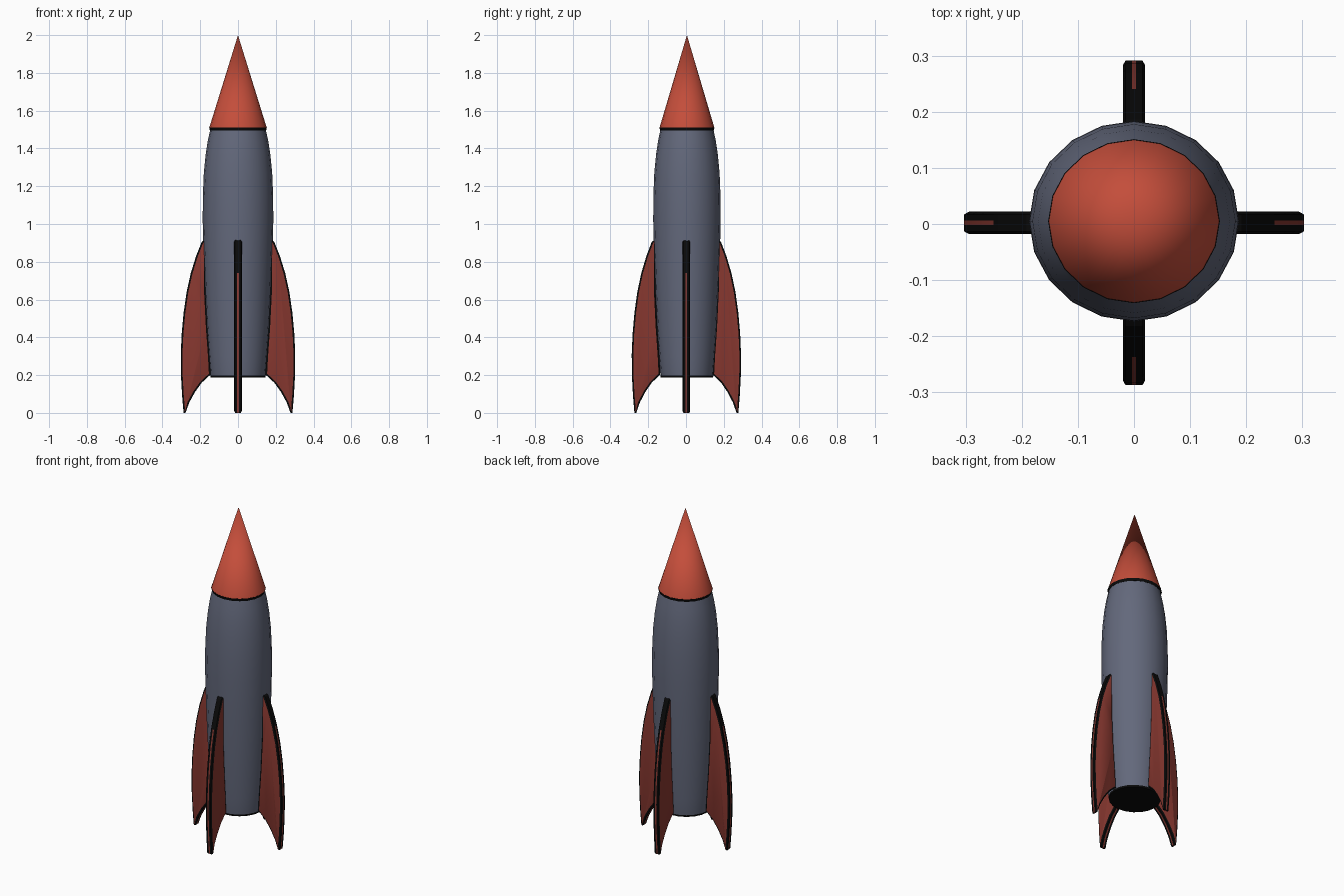
import bpy, bmesh, math
from mathutils import Vector

if "Cube" in bpy.data.objects:
    bpy.data.objects.remove(bpy.data.objects["Cube"])

SIDES = 20
CY, SY = 0.005, 0.955      # small y offset and y squash of the body


def material(name, rgb):
    m = bpy.data.materials.new(name)
    m.diffuse_color = (*rgb, 1)
    m.use_nodes = True
    m.node_tree.nodes["Principled BSDF"].inputs["Base Color"].default_value = m.diffuse_color
    return m


red = material("nose red", (0.55, 0.075, 0.043))
dark_red = material("fin red", (0.25, 0.04, 0.03))
grey = material("hull grey", (0.125, 0.14, 0.2))
black = material("trim black", (0.003, 0.003, 0.003))


def finish(name, bm, mats, angle=35):
    bmesh.ops.recalc_face_normals(bm, faces=bm.faces)
    me = bpy.data.meshes.new(name)
    bm.to_mesh(me)
    bm.free()
    for m in mats:
        me.materials.append(m)
    ob = bpy.data.objects.new(name, me)
    bpy.context.collection.objects.link(ob)
    bpy.ops.object.select_all(action='DESELECT')
    ob.select_set(True)
    bpy.context.view_layer.objects.active = ob
    bpy.ops.object.shade_smooth_by_angle(angle=math.radians(angle))
    return ob


def lathe(name, profile, mats, rule=lambda z, n: 0):
    """Closed turned shape from (radius, z) points."""
    bm = bmesh.new()
    rings = []
    for r, z in profile:
        if r == 0:
            rings.append([bm.verts.new((0, CY, z))] * SIDES)
        else:
            rings.append([bm.verts.new((r * math.cos(a), CY + SY * r * math.sin(a), z))
                          for a in (2 * math.pi * i / SIDES for i in range(SIDES))])
    for lo, hi in zip(rings, rings[1:]):
        for i in range(SIDES):
            j = (i + 1) % SIDES
            bm.faces.new(dict.fromkeys((lo[i], lo[j], hi[j], hi[i])))
    bm.normal_update()
    for f in bm.faces:
        f.material_index = rule(f.calc_center_median().z, f.normal)
    return finish(name, bm, mats)


# hull: barrel with a black base
lathe("hull", [(0, 0.187), (0.145, 0.187), (0.147, 0.198), (0.155, 0.3), (0.166, 0.45),
               (0.176, 0.65), (0.183, 0.85), (0.187, 1.02), (0.186, 1.15), (0.181, 1.27),
               (0.171, 1.37), (0.160, 1.44), (0.147, 1.5), (0, 1.5)],
      [grey, black], lambda z, n: 1 if z < 0.195 else 0)

# black collar under the nose
lathe("collar", [(0, 1.495), (0.149, 1.495), (0.153, 1.511), (0, 1.511)], [black])

# nose cone
lathe("nose_cone", [(0, 1.510), (0.152, 1.510), (0, 2.0)], [red], lambda z, n: 0)

# fin outline: outer curve down, swept tip, back up the hull
OUTLINE = [Vector(p) for p in (
    (0.172, 0.92), (0.192, 0.905), (0.222, 0.83), (0.250, 0.74), (0.272, 0.64),
    (0.288, 0.53), (0.298, 0.42), (0.303, 0.31), (0.302, 0.2), (0.296, 0.09),
    (0.288, 0.0), (0.278, 0.0), (0.258, 0.055), (0.228, 0.11), (0.192, 0.16),
    (0.145, 0.203), (0.150, 0.3), (0.161, 0.45), (0.171, 0.65))]


def inset(points, d):
    """Move a clockwise outline inwards by d."""
    out = []
    for i, p in enumerate(points):
        a = (p - points[i - 1]).normalized()
        b = (points[(i + 1) % len(points)] - p).normalized()
        na, nb = Vector((a.y, -a.x)), Vector((b.y, -b.x))
        m = na + nb
        out.append(p + m * (d / max(0.6, 1 + na.dot(nb))))
    return out


def fin(name, turn):
    bm = bmesh.new()
    small = inset(OUTLINE, 0.009)
    layers = [(-0.02, small), (-0.015, OUTLINE), (-0.004, OUTLINE),
              (0.004, OUTLINE), (0.015, OUTLINE), (0.02, small)]
    rings = [[bm.verts.new((p.x, t, p.y)) for p in pts] for t, pts in layers]
    n = len(OUTLINE)
    for k in range(5):
        for i in range(n):
            j = (i + 1) % n
            f = bm.faces.new((rings[k][i], rings[k][j], rings[k + 1][j], rings[k + 1][i]))
            z = f.calc_center_median().z
            # thin red line down the black edge
            f.material_index = 0 if k == 2 and z < 0.75 else 1
    for ring in (rings[0], rings[-1]):
        bm.faces.new(ring)
    c, s = round(math.cos(turn)), round(math.sin(turn))
    for v in bm.verts:
        x, y, z = v.co
        k = 1 if c else SY
        v.co = (c * x - s * y, (s * x * k + c * y) + 0.002, z)
    finish(name, bm, [dark_red, black], 30)


# four fins
for i, side in enumerate(("right", "back", "left", "front")):
    fin(side + "_fin", i * math.pi / 2)
